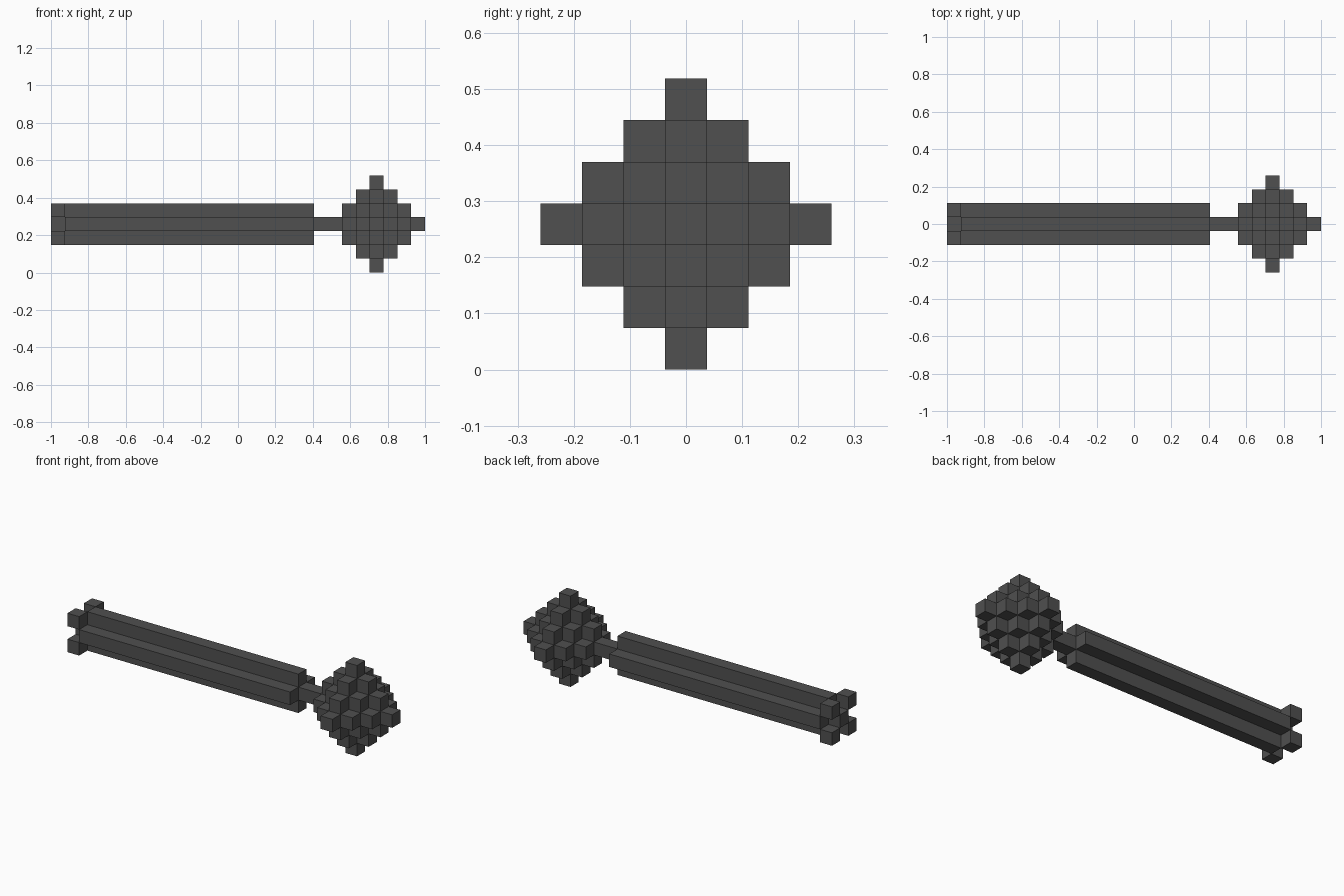
import bpy, bmesh
from mathutils import Vector

cube = bpy.data.objects.get("Cube")
if cube:
    bpy.data.objects.remove(cube, do_unlink=True)

U = 2 / 27          # edge of one block
MID = 3.5 * U       # height of the long axis

grey = bpy.data.materials.new("dark grey")
grey.use_nodes = True
grey.diffuse_color = (0.08, 0.08, 0.08, 1)
grey.node_tree.nodes["Principled BSDF"].inputs["Base Color"].default_value = (0.08, 0.08, 0.08, 1)


def finish(name, bm):
    bmesh.ops.recalc_face_normals(bm, faces=bm.faces)
    mesh = bpy.data.meshes.new(name)
    bm.to_mesh(mesh)
    bm.free()
    mesh.materials.append(grey)
    obj = bpy.data.objects.new(name, mesh)
    bpy.context.collection.objects.link(obj)
    return obj


def point(i, y, z):
    """Block units to model space: i counts from the tail, y and z from the axis."""
    return Vector((-1 + i * U, y * U, MID + z * U))


def prism(name, profile, start, end):
    """Extrude a y-z profile along x."""
    bm = bmesh.new()
    face = bm.faces.new([bm.verts.new(point(start, y, z)) for y, z in profile])
    out = bmesh.ops.extrude_face_region(bm, geom=[face])
    moved = [g for g in out["geom"] if isinstance(g, bmesh.types.BMVert)]
    bmesh.ops.translate(bm, verts=moved, vec=((end - start) * U, 0, 0))
    return finish(name, bm)


def blocks(name, cells):
    """Outer skin of a set of unit blocks, given by their integer cells."""
    bm = bmesh.new()
    for cell in cells:
        for axis in range(3):
            for side in (-1, 1):
                step = [0, 0, 0]
                step[axis] = side
                if tuple(c + s for c, s in zip(cell, step)) in cells:
                    continue
                corners = []
                for a, b in ((-.5, -.5), (.5, -.5), (.5, .5), (-.5, .5)):
                    p = list(cell)
                    p[axis] += side / 2
                    p[(axis + 1) % 3] += a * side
                    p[(axis + 2) % 3] += b
                    corners.append(bm.verts.new(point(p[0] + .5, p[1], p[2])))
                bm.faces.new(corners)
    mesh_name = finish_blocks(name, bm)
    return mesh_name


def finish_blocks(name, bm):
    # Faces are already wound outward, so keep their normals
    mesh = bpy.data.meshes.new(name)
    bm.to_mesh(mesh)
    bm.free()
    mesh.materials.append(grey)
    obj = bpy.data.objects.new(name, mesh)
    bpy.context.collection.objects.link(obj)
    return obj


# Handle with a plus-shaped section
plus = [(-.5, -1.5), (.5, -1.5), (.5, -.5), (1.5, -.5), (1.5, .5), (.5, .5),
        (.5, 1.5), (-.5, 1.5), (-.5, .5), (-1.5, .5), (-1.5, -.5), (-.5, -.5)]
prism("handle", plus, 1, 19)

# Thin neck between handle and head
prism("neck", [(-.5, -.5), (.5, -.5), (.5, .5), (-.5, .5)], 19, 21)

# Tail: centre block and four corner blocks
blocks("tail", {(0, 0, 0)} | {(0, y, z) for y in (-1, 1) for z in (-1, 1)})

# Stepped diamond head, cut short where it meets the neck
R = range(-3, 4)
blocks("head", {(23 + x, y, z) for x in R if x > -3 for y in R for z in R
                if abs(x) + abs(y) + abs(z) <= 3})
